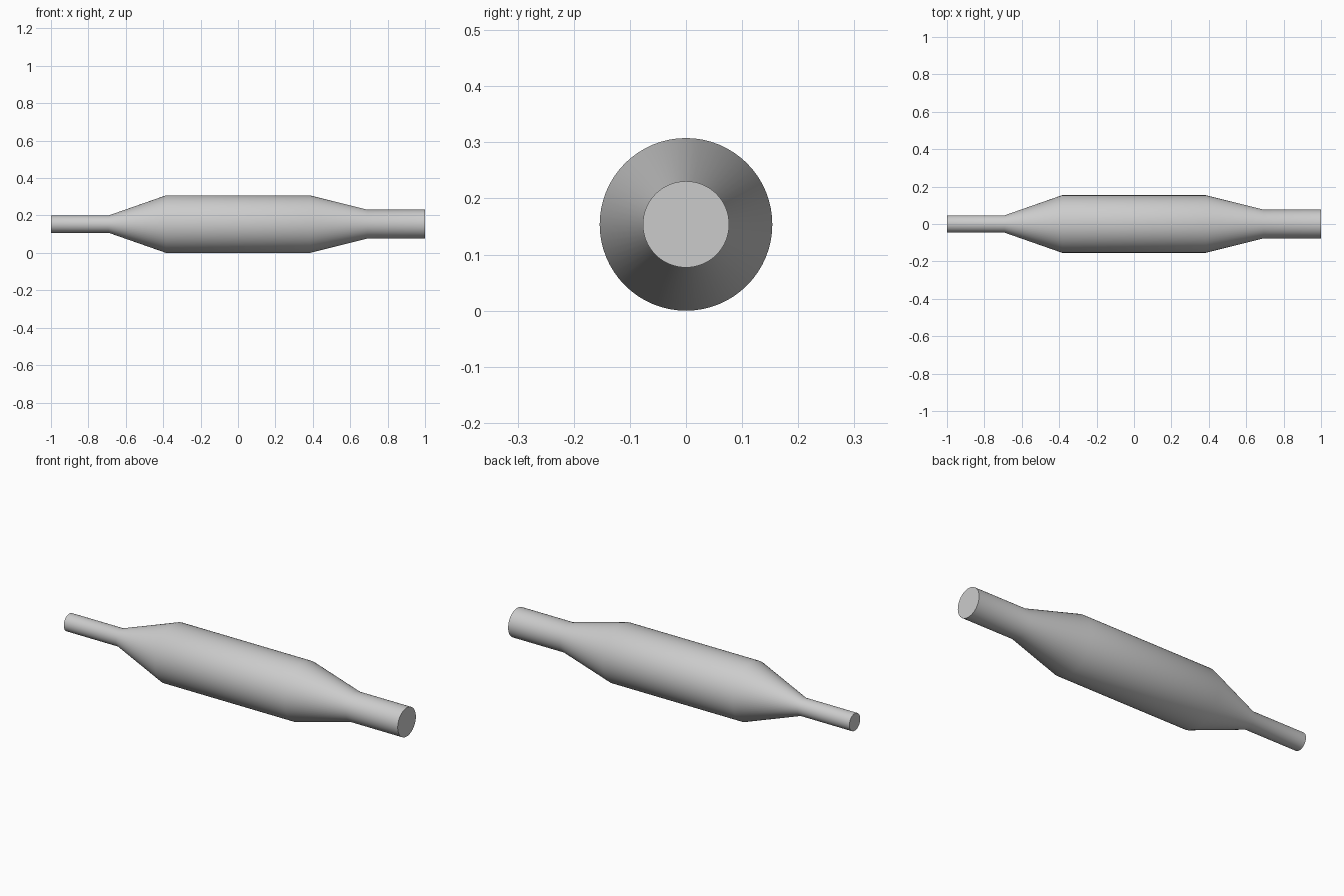
import bpy, bmesh
from math import radians
from mathutils import Matrix, Vector

cube = bpy.data.objects.get("Cube")
if cube:
    bpy.data.objects.remove(cube)

UNIT = 2 / 26      # the body is 26 units long
SIDES = 64
AXIS_Z = 2 * UNIT

# Plain grey metal
grey = bpy.data.materials.new("grey metal")
grey.use_nodes = True
colour = (0.6, 0.6, 0.6, 1)
grey.diffuse_color = colour
grey.node_tree.nodes["Principled BSDF"].inputs["Base Color"].default_value = colour

# Profile along x: thin pipe, cone, chamber, cone, wide pipe
profile = [(-13, 0), (-13, 0.6), (-9, 0.6), (-5, 2), (5, 2), (9, 1), (13, 1), (13, 0)]

# Spin the profile about the x axis
bm = bmesh.new()
verts = [bm.verts.new((x * UNIT, 0, r * UNIT)) for x, r in profile]
edges = [bm.edges.new(pair) for pair in zip(verts, verts[1:])]
bmesh.ops.spin(bm, geom=verts + edges, cent=(0, 0, 0), axis=(1, 0, 0),
               angle=radians(360), steps=SIDES, use_merge=True)
bmesh.ops.remove_doubles(bm, verts=bm.verts, dist=0.0001)
bmesh.ops.recalc_face_normals(bm, faces=bm.faces)
bmesh.ops.transform(bm, matrix=Matrix.Translation(Vector((0, 0, AXIS_Z))), verts=bm.verts)

mesh = bpy.data.meshes.new("pipe_chamber")
bm.to_mesh(mesh)
bm.free()
mesh.materials.append(grey)
body = bpy.data.objects.new("pipe_chamber", mesh)
bpy.context.collection.objects.link(body)

# Smooth sides, sharp end caps
bpy.ops.object.select_all(action="DESELECT")
body.select_set(True)
bpy.context.view_layer.objects.active = body
bpy.ops.object.shade_smooth_by_angle(angle=radians(30))
